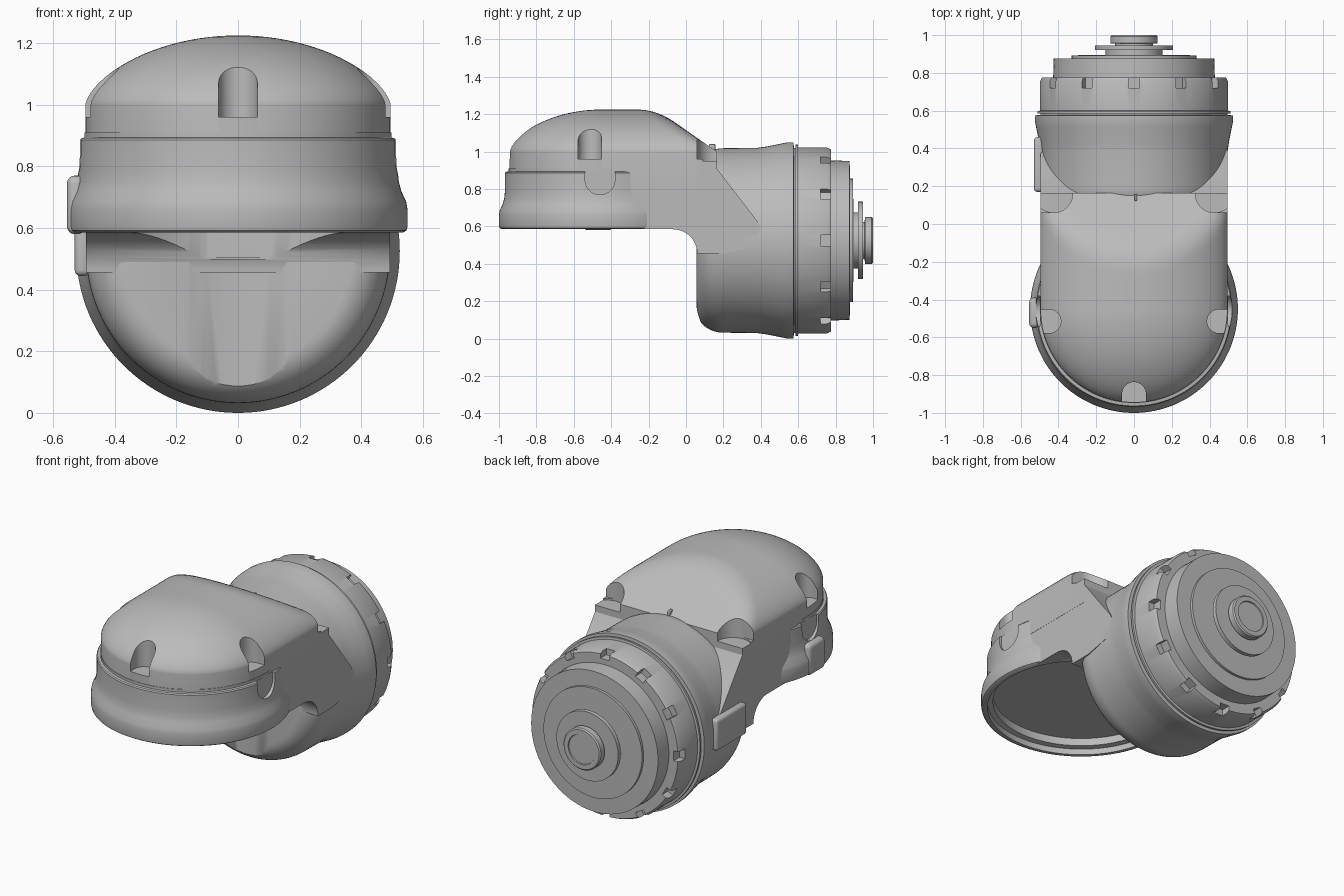
import bpy, bmesh, math
from mathutils import Matrix

if "Cube" in bpy.data.objects:
    bpy.data.objects.remove(bpy.data.objects["Cube"], do_unlink=True)

grey = bpy.data.materials.new("casting_grey")
grey.use_nodes = True
GREY = (0.5, 0.5, 0.5, 1)
grey.diffuse_color = GREY
grey.node_tree.nodes["Principled BSDF"].inputs["Base Color"].default_value = GREY

HY = -0.45   # y of the vertical housing axis
DZ = 0.525   # z of the horizontal drum axis
R = 0.495    # shared half width


def to_object(name, bm):
    bmesh.ops.recalc_face_normals(bm, faces=bm.faces)
    mesh = bpy.data.meshes.new(name)
    bm.to_mesh(mesh)
    bm.free()
    mesh.materials.append(grey)
    ob = bpy.data.objects.new(name, mesh)
    bpy.context.collection.objects.link(ob)
    return ob


def lathe(name, profile, matrix, sides=96):
    """Solid of revolution from (radius, height) pairs, capped at both ends."""
    bm = bmesh.new()
    rings = []
    for r, h in profile:
        rings.append([bm.verts.new((r * math.cos(a), r * math.sin(a), h))
                      for a in (2 * math.pi * i / sides for i in range(sides))])
    for low, high in zip(rings, rings[1:]):
        for i in range(sides):
            j = (i + 1) % sides
            bm.faces.new((low[i], low[j], high[j], high[i]))
    bm.faces.new(rings[0])
    bm.faces.new(rings[-1])
    bm.transform(matrix)
    return to_object(name, bm)


def cylinder(name, r, low, high, x, y):
    return lathe(name, [(r, low), (r, high)], Matrix.Translation((x, y, 0)), 64)


def box(name, centre, size, rot=None, bevel=0):
    bm = bmesh.new()
    bmesh.ops.create_cube(bm, size=1)
    bm.transform(Matrix.Diagonal((*size, 1)))
    if bevel:
        bmesh.ops.bevel(bm, geom=bm.edges[:], offset=bevel, segments=4,
                        profile=0.5, affect='EDGES')
    bm.transform((rot or Matrix()) @ Matrix.Translation(centre))
    return to_object(name, bm)


def finish(ob, cutters=(), angle=35):
    """Apply the cuts, then smooth while keeping edges sharp."""
    for c in cutters:
        m = ob.modifiers.new("cut", 'BOOLEAN')
        m.operation, m.solver, m.object = 'DIFFERENCE', 'EXACT', c
    bpy.context.view_layer.update()
    dg = bpy.context.evaluated_depsgraph_get()
    mesh = bpy.data.meshes.new_from_object(ob.evaluated_get(dg))
    ob.modifiers.clear()
    ob.data = mesh
    bpy.ops.object.select_all(action='DESELECT')
    ob.select_set(True)
    bpy.context.view_layer.objects.active = ob
    bpy.ops.object.shade_smooth_by_angle(angle=math.radians(angle))


def roof(r, y):
    """Dome height, blended into the sloping back."""
    dome = 1.0 + 0.225 * max(0, 1 - (r / R) ** 2) ** 0.65
    slope = 1.115 - 0.7 * y
    k = 0.07
    h = max(k - abs(dome - slope), 0) / k
    return min(dome, slope) - h * h * k / 4


# Upper housing: domed cap with round front and sloping back
REAR = 0.165
side = [(R, REAR - (REAR - HY) * i / 24) for i in range(24)]
arc = [(R * math.cos(a), HY - R * math.sin(a))
       for a in (math.pi * i / 64 for i in range(65))]
outline = side + arc + [(-x, y) for x, y in reversed(side)]
bm = bmesh.new()
rows = []
N = 24
for i in range(1, N + 1):
    s = math.sin(math.pi / 2 * i / N)
    row = []
    for x, y in outline:
        spine = max(y, HY)
        py = spine + s * (y - spine)
        row.append(bm.verts.new((x * s, py, roof(R * s, py))))
    rows.append(row)
rows.append([bm.verts.new((x, y, 0.8)) for x, y in outline])
for a, b in zip(rows, rows[1:]):
    for i in range(len(outline) - 1):
        bm.faces.new((a[i], a[i + 1], b[i + 1], b[i]))
# close the ridge between mirrored points, then base and back
top, n = rows[0], len(outline)
for i in range(n // 2):
    j = n - 1 - i
    if j - i > 2:
        bm.faces.new((top[i], top[i + 1], top[j - 1], top[j]))
    else:
        bm.faces.new((top[i], top[i + 1], top[j]))
bm.faces.new(rows[-1])
bm.faces.new([r[0] for r in rows] + [r[-1] for r in reversed(rows)])
housing = to_object("upper_housing", bm)

# Screw pockets around the housing
pockets = [cylinder("pocket_cutter", 0.063, 0.96, 1.4, 0, HY - R + 0.045)]
pockets.append(box("pocket_cutter", (0, HY - R - 0.055, 1.18), (0.126, 0.2, 0.44)))
for sx in (-1, 1):
    pockets.append(cylinder("pocket_cutter", 0.063, 0.96, 1.4, sx * 0.45, -0.515))
    pockets.append(box("pocket_cutter", (sx * 0.55, -0.515, 1.18), (0.2, 0.126, 0.44)))
    pockets.append(cylinder("pocket_cutter", 0.1, 0.95, 1.4, sx * 0.425, 0.16))
    pockets.append(box("pocket_cutter", (sx * 0.525, 0.16, 1.18), (0.2, 0.2, 0.44)))
finish(housing, pockets)

# Flared collar under the cap, with U-shaped recesses on both sides
collar = lathe("flared_collar", [
    (0.535, 0.585), (0.547, 0.592), (0.55, 0.605), (0.55, 0.66), (0.546, 0.685),
    (0.53, 0.72), (0.522, 0.75), (0.518, 0.79), (0.518, 0.885), (0.513, 0.892),
    (0.498, 0.894), (0.498, 0.91)], Matrix.Translation((0, HY, 0)), 128)
cavity = lathe("cavity_cutter", [(0.515, 0.5), (0.515, 0.62), (0.485, 0.625),
                                 (0.485, 0.67)], Matrix.Translation((0, HY, 0)), 128)
face_cut = cylinder("face_cutter", 0.53, -0.2, 0.505, 0, HY)
recesses = []
for sx in (-1, 1):
    turn = Matrix.Translation((sx * 0.55, -0.46, 0.85)) @ Matrix.Rotation(math.pi / 2, 4, 'Y')
    recesses.append(lathe("recess_cutter", [(0.08, -0.052), (0.08, 0.052)], turn, 48))
    recesses.append(box("recess_cutter", (sx * 0.55, -0.46, 0.9), (0.104, 0.16, 0.1)))
finish(collar, [cavity] + recesses)

# Elbow joining housing and drum, filleted below, sloping behind
fillet = [(-0.07 + 0.13 * math.sin(a), 0.455 + 0.13 * math.cos(a))
          for a in (math.pi / 2 * i / 12 for i in range(13))]
shape = [(HY, 0.585)] + fillet + [(0.2, 0.455), (0.41, 0.5), (0.42, 0.56),
         (0.38, 0.63), (0.28, 0.76), (0.165, 0.91), (0.15, 0.94), (HY, 0.94)]
bm = bmesh.new()
face = bm.faces.new([bm.verts.new((-R + 0.001, y, z)) for y, z in shape])
ext = bmesh.ops.extrude_face_region(bm, geom=[face])
bmesh.ops.translate(bm, vec=(2 * R - 0.002, 0, 0),
                    verts=[v for v in ext["geom"] if isinstance(v, bmesh.types.BMVert)])
finish(to_object("elbow", bm), [cavity])

# Drum with rounded front, flare, seam rings and notched rim
along_y = Matrix.Translation((0, 0, DZ)) @ Matrix.Rotation(-math.pi / 2, 4, 'X')
rounding = [(0.37 + 0.123 * math.sin(a), 0.20 - 0.145 * math.cos(a))
            for a in (math.pi / 2 * i / 12 for i in range(13))]
drum = lathe("drum", rounding + [
    (0.495, 0.38), (0.502, 0.43), (0.518, 0.51), (0.525, 0.545), (0.525, 0.575),
    (0.495, 0.577), (0.495, 0.585), (0.512, 0.586), (0.512, 0.598), (0.498, 0.6),
    (0.498, 0.755), (0.488, 0.775), (0.3, 0.775)], along_y, 128)
notches = []
for i in range(12):
    spin = Matrix.Translation((0, 0, DZ)) @ Matrix.Rotation(math.pi / 6 * i, 4, 'Y')
    notches.append(box("notch_cutter", (0, 0.76, 0.51), (0.06, 0.08, 0.1), spin))
finish(drum, [face_cut] + notches)

# Stepped end cap and output flange
finish(lathe("end_cap", [
    (0.43, 0.7), (0.425, 0.875), (0.33, 0.877), (0.33, 0.893), (0.15, 0.895),
    (0.15, 0.92), (0.207, 0.92), (0.207, 0.945), (0.1, 0.945), (0.1, 0.955),
    (0.125, 0.957), (0.125, 0.993), (0.118, 1.0), (0.09, 1.0), (0.088, 0.994)],
    along_y))

# Small side fittings on the right, and a nib on the back slope
finish(box("side_plate", (-0.505, 0.315, 0.54), (0.05, 0.29, 0.19), bevel=0.018))
finish(box("side_tab", (-0.525, -0.47, 0.675), (0.06, 0.16, 0.19), bevel=0.025))
finish(box("back_nib", (0.01, 0.14, 1.02), (0.014, 0.035, 0.04), bevel=0.005))

# Remove the cutters
for ob in list(bpy.data.objects):
    if "_cutter" in ob.name:
        bpy.data.objects.remove(ob, do_unlink=True)
